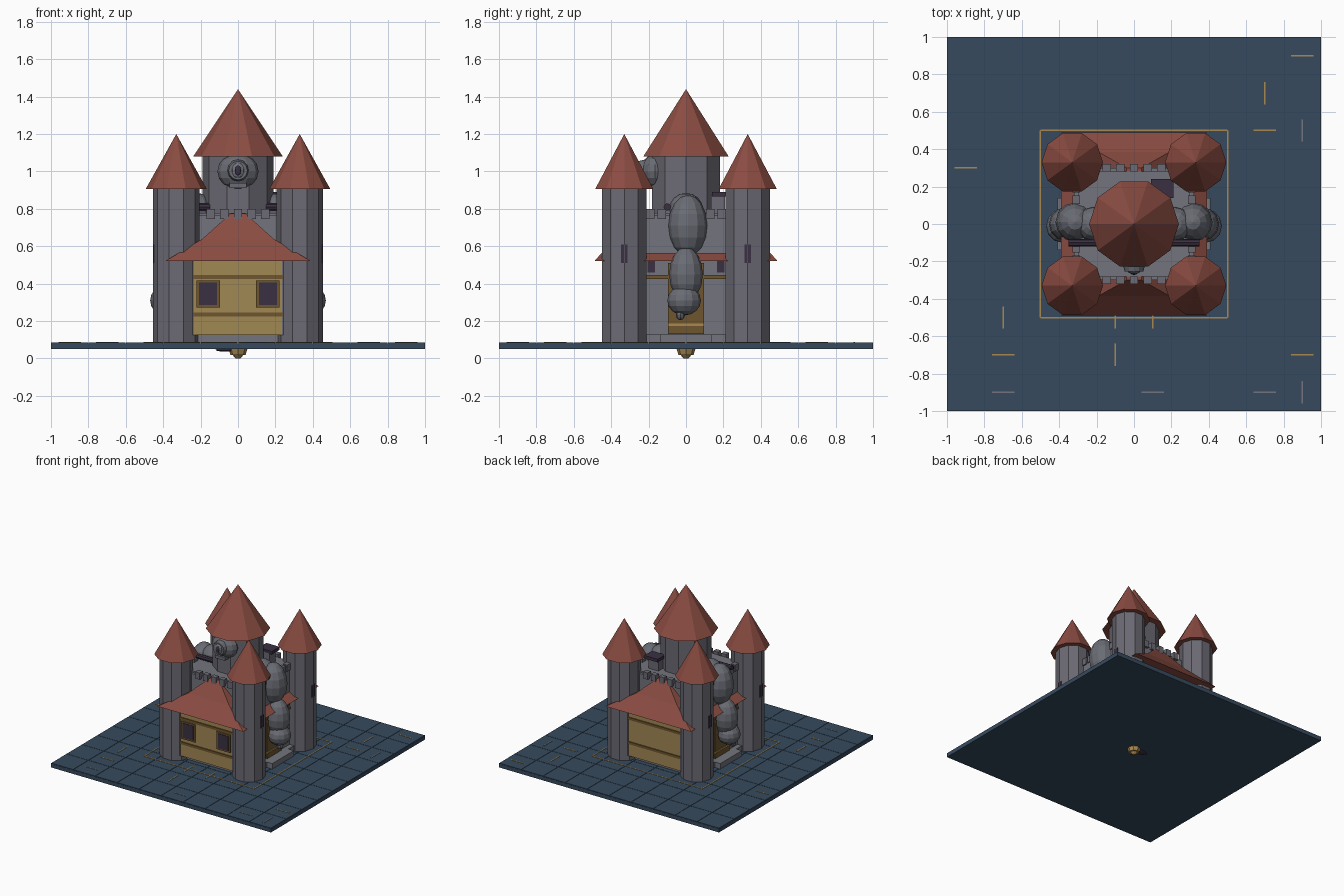
import bpy
import bmesh
import math
from mathutils import Matrix, Vector

old = bpy.data.objects.get("Cube")
if old:
    bpy.data.objects.remove(old, do_unlink=True)


def material(name, hex_code):
    def lin(c):
        return c / 12.92 if c <= 0.04045 else ((c + 0.055) / 1.055) ** 2.4
    col = [lin(int(hex_code[i:i + 2], 16) / 255) for i in (0, 2, 4)] + [1]
    m = bpy.data.materials.new(name)
    m.use_nodes = True
    m.diffuse_color = col
    m.node_tree.nodes["Principled BSDF"].inputs["Base Color"].default_value = col
    return m


STONE = material("tower stone", "6C6A74")
WALL = material("wall stone", "73757D")
GUARD = material("guardian grey", "6A6C74")
ROOF = material("roof red", "8A4C42")
PANEL = material("ochre plaster", "A18853")
WOOD = material("dark timber", "6E552F")
DARK = material("dark glass", "3A3042")
NAVY = material("navy board", "364A5E")
GOLD = material("gold inlay", "AA8A50")


def finish(name, bm, mat):
    bmesh.ops.recalc_face_normals(bm, faces=bm.faces)
    me = bpy.data.meshes.new(name)
    bm.to_mesh(me)
    bm.free()
    me.materials.append(mat)
    ob = bpy.data.objects.new(name, me)
    bpy.context.scene.collection.objects.link(ob)
    return ob


def boxes(name, specs, mat):
    """One object from several (centre, size) boxes."""
    bm = bmesh.new()
    for c, s in specs:
        bmesh.ops.create_cube(bm, size=1, matrix=Matrix.Translation(c) @ Matrix.Diagonal((*s, 1)))
    return finish(name, bm, mat)


def frustum(name, x, y, z0, z1, r0, r1, mat, sides=10, axis="Z"):
    """Faceted cylinder or cone with a corner on the y axis."""
    bm = bmesh.new()
    turn = {"Z": Matrix.Rotation(math.pi / 2, 4, "Z"),
            "Y": Matrix.Rotation(math.pi / 2, 4, "X"),
            "X": Matrix.Rotation(math.pi / 2, 4, "Y")}[axis]
    bmesh.ops.create_cone(bm, cap_ends=True, segments=sides, radius1=r0, radius2=r1, depth=z1 - z0,
                          matrix=Matrix.Translation((x, y, (z0 + z1) / 2)) @ turn)
    return finish(name, bm, mat)


def ball(name, centre, size, mat, u=12, v=8):
    bm = bmesh.new()
    bmesh.ops.create_uvsphere(bm, u_segments=u, v_segments=v, radius=1,
                              matrix=Matrix.Translation(centre) @ Matrix.Diagonal((*size, 1)))
    return finish(name, bm, mat)


# Board with tiles
boxes("board", [((0, 0, 0.065), (2, 2, 0.03))], NAVY)
cells = [-0.9 + 0.2 * i for i in range(10)]
boxes("board_tiles", [((x, y, 0.082), (0.197, 0.197, 0.006)) for x in cells for y in cells], NAVY)


def dash(x, y, across):
    return ((x, y, 0.086), (0.12, 0.008, 0.003) if across else (0.008, 0.12, 0.003))


boxes("gold_dashes", [dash(*d) for d in (
    (0.9, 0.9, 1), (0.7, 0.7, 0), (0.7, 0.5, 1), (-0.9, 0.3, 1), (-0.7, -0.5, 0), (-0.1, -0.5, 0),
    (0.1, -0.5, 0), (-0.1, -0.7, 0), (-0.7, -0.7, 1), (0.9, -0.7, 1))], GOLD)
boxes("grey_dashes", [dash(*d) for d in (
    (0.9, 0.5, 0), (-0.7, -0.9, 1), (0.1, -0.9, 1), (0.7, -0.9, 1), (0.9, -0.9, 0))], WALL)
boxes("gold_border", [((0, s * 0.5, 0.086), (1, 0.008, 0.003)) for s in (-1, 1)]
      + [((s * 0.5, 0, 0.086), (0.008, 1, 0.003)) for s in (-1, 1)], GOLD)

# Pivot under the board
frustum("pivot", 0, 0, 0.018, 0.05, 0.04, 0.05, GOLD, 8)
frustum("pivot_tip", 0, 0, 0, 0.02, 0.012, 0.03, GOLD, 8)
ball("pivot_pad", (-0.06, 0, 0.046), (0.06, 0.03, 0.01), DARK)

# Keep, plinth and timbered house
boxes("plinth", [((0, 0, 0.107), (0.72, 0.72, 0.045)), ((0, 0, 0.107), (0.82, 0.28, 0.045))], WALL)
boxes("keep", [((0, 0, 0.445), (0.64, 0.6, 0.64))], WALL)
boxes("house", [((0, 0, 0.325), (0.48, 0.82, 0.4))], PANEL)
boxes("house_beams", [((0, 0, z), (0.482, 0.836, 0.02)) for z in (0.235, 0.435)]
      + [((0, 0, 0.435), (0.66, 0.42, 0.02))], WOOD)
boxes("house_posts", [((s * 0.245, 0, 0.325), (0.018, 0.826, 0.4)) for s in (-1, 1)], STONE)
boxes("window_frames", [((s * 0.16, -0.413, 0.345), (0.125, 0.012, 0.145)) for s in (-1, 1)], WOOD)
boxes("window_panes", [((s * 0.16, -0.419, 0.345), (0.095, 0.008, 0.12)) for s in (-1, 1)], DARK)

# Side doors and small windows
boxes("side_doors", [((s * 0.322, 0, 0.32), (0.018, 0.19, 0.38)) for s in (-1, 1)], WOOD)
boxes("door_rails", [((s * 0.333, 0, 0.18), (0.008, 0.19, 0.015)) for s in (-1, 1)], GOLD)
boxes("side_windows", [((s * 0.323, t * 0.185, 0.49), (0.009, 0.04, 0.06))
                       for s in (-1, 1) for t in (-1, 1)], DARK)

# Flared hip roof
bm = bmesh.new()
rings = []
for hx, hy, z in ((0.39, 0.49, 0.52), (0.19, 0.385, 0.64), (0.04, 0.3, 0.775)):
    rings.append([bm.verts.new((sx * hx, sy * hy, z)) for sx, sy in ((-1, -1), (1, -1), (1, 1), (-1, 1))])
for low, high in zip(rings, rings[1:]):
    for i in range(4):
        j = (i + 1) % 4
        bm.faces.new((low[i], low[j], high[j], high[i]))
bm.faces.new(rings[0])
bm.faces.new(rings[-1])
finish("house_roof", bm, ROOF)
boxes("keep_deck", [((0, 0, 0.755), (0.6, 0.56, 0.045))], WALL)

# Battlements
steps = [i * 0.073 for i in range(-2, 3)]
boxes("battlements", [((a, s * 0.3, 0.772), (0.044, 0.04, 0.055)) for a in steps for s in (-1, 1)]
      + [((s * 0.31, a, 0.772), (0.04, 0.044, 0.055)) for a in (-0.19, -0.13, 0.13, 0.19) for s in (-1, 1)], STONE)

# Corner towers
for sx, side in ((1, "left"), (-1, "right")):
    for sy, end in ((-1, "front"), (1, "back")):
        x, y = sx * 0.33, sy * 0.33
        name = f"{end}_{side}_tower"
        frustum(name, x, y, 0.085, 0.91, 0.125, 0.125, STONE)
        frustum(name + "_roof", x, y, 0.905, 1.2, 0.164, 0, ROOF)
        boxes(name + "_slit", [((x + sx * 0.12, y, 0.56), (0.009, 0.036, 0.1))], DARK)

# Central tower
frustum("central_tower", 0, 0, 0.74, 1.085, 0.19, 0.19, STONE)
frustum("central_roof", 0, 0, 1.08, 1.44, 0.24, 0, ROOF)

# Chimney
boxes("chimney", [((0.15, 0.17, 0.82), (0.09, 0.075, 0.11))], STONE)
boxes("chimney_cap", [((0.15, 0.19, 0.878), (0.12, 0.1, 0.025))], DARK)

# Guardian head with a single eye
ball("head", (0, -0.165, 1.0), (0.11, 0.075, 0.095), GUARD)
frustum("eye_ring", 0, -0.235, 0.985, 1.025, 0.06, 0.05, GUARD, 12, "Y")
ball("eye_ball", (0, -0.25, 1.005), (0.035, 0.018, 0.042), WALL)
ball("pupil", (0, -0.264, 1.005), (0.017, 0.008, 0.026), DARK)
boxes("jaw", [((0, -0.21, 0.925), (0.09, 0.05, 0.025))], GUARD)

# Guardian arms and shoulder bars
for s, side in ((1, "left"), (-1, "right")):
    ball(f"{side}_shoulder", (s * 0.22, 0, 0.8), (0.09, 0.09, 0.085), GUARD)
    ball(f"{side}_upper_arm", (s * 0.315, 0.01, 0.71), (0.105, 0.105, 0.165), GUARD)
    ball(f"{side}_forearm", (s * 0.365, 0, 0.45), (0.09, 0.09, 0.145), GUARD)
    ball(f"{side}_hand", (s * 0.385, -0.01, 0.31), (0.085, 0.09, 0.08), GUARD)
    ball(f"{side}_finger", (s * 0.4, -0.03, 0.235), (0.03, 0.025, 0.03), GUARD, 8, 6)
    frustum(f"{side}_bar", s * 0.25, -0.1, 0.71, 0.91, 0.02, 0.02, DARK, 8, "X")
